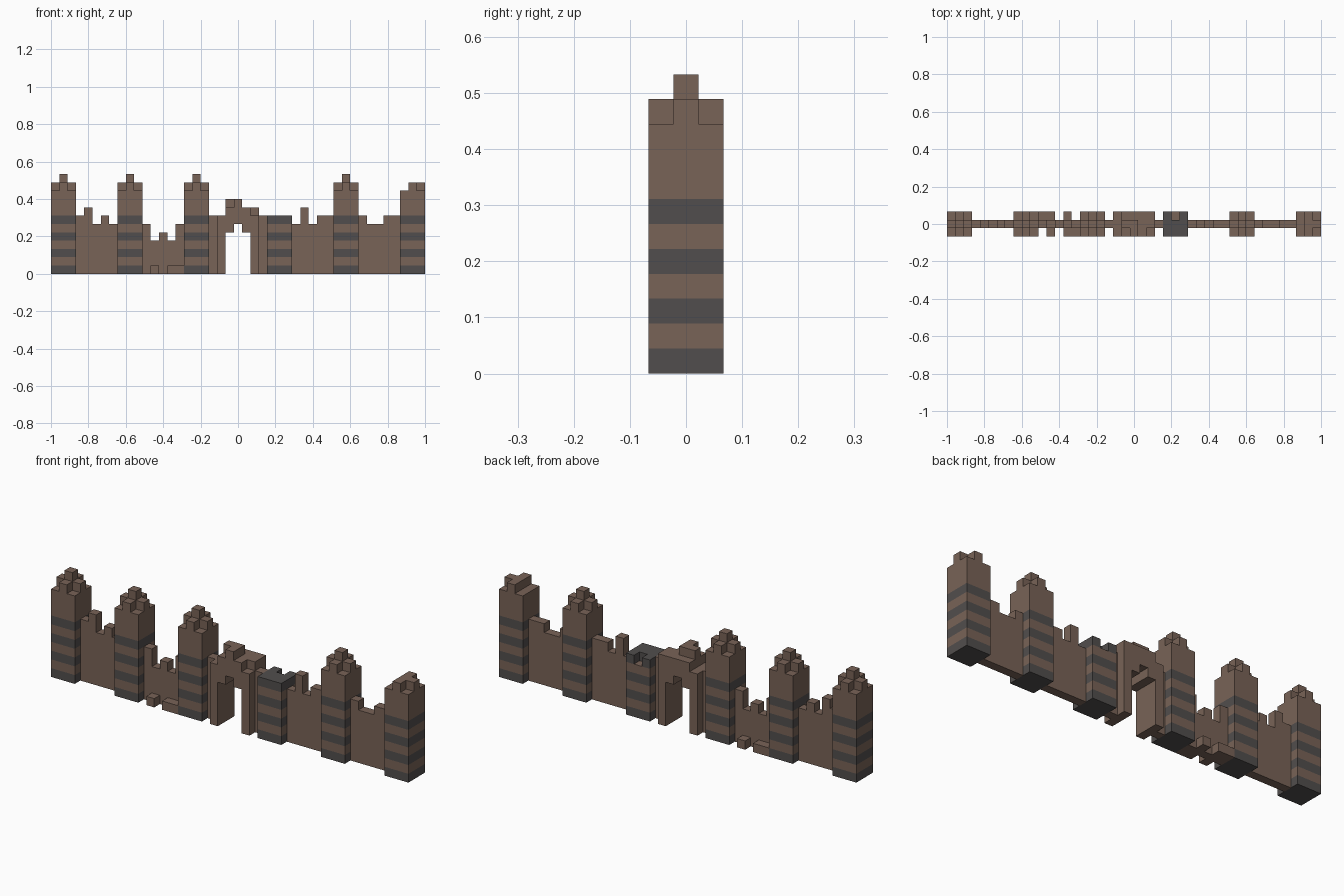
import bpy, bmesh
from mathutils import Vector

if "Cube" in bpy.data.objects:
    bpy.data.objects.remove(bpy.data.objects["Cube"])

U = 2 / 45  # size of one block


def material(name, rgb):
    m = bpy.data.materials.new(name)
    m.use_nodes = True
    m.diffuse_color = (*rgb, 1)
    m.node_tree.nodes["Principled BSDF"].inputs["Base Color"].default_value = (*rgb, 1)
    return m


brown = material("brown_stone", (0.19, 0.125, 0.095))
dark = material("dark_stone", (0.083, 0.076, 0.074))
parts = {}


def column(part, x, y, top, bottom=0):
    """Stack blocks at grid cell x (0-44), y (0 front - 2 back)."""
    cells = parts.setdefault(part, set())
    cells.update((x, y, z) for z in range(bottom, top))


def tower(part, x0, heights):
    """Three by three tower; heights run front row to back row."""
    for y, row in enumerate(heights):
        for i, h in enumerate(row):
            column(part, x0 + i, y, h)


# Towers: stepped crowns, two of them damaged
crown = ((10, 11, 10), (11, 12, 11), (10, 11, 10))
broken_crown = ((10, 11, 10), (10, 11, 11), (10, 11, 10))
stump = ((7, 7, 7), (7, 7, 7), (7, 6, 7))
for name, x0, shape in (("outer_right", 0, crown), ("middle_right", 8, crown),
                        ("inner_right", 16, crown), ("ruined_inner_left", 26, stump),
                        ("middle_left", 34, crown), ("outer_left", 42, broken_crown)):
    tower(name + "_tower", x0, shape)

# Thin walls with crumbling tops
for name, x0, tops in (("outer_right_wall", 3, (7, 8, 6, 7, 6)),
                       ("inner_right_wall", 11, (6, 4, 5, 4, 6)),
                       ("gate_right_wall", 19, (7,)),
                       ("gate_left_wall", 25, (7,)),
                       ("inner_left_wall", 29, (6, 8, 6, 7, 7)),
                       ("outer_left_wall", 37, (7, 6, 6, 7, 7))):
    for i, h in enumerate(tops):
        column(name, x0 + i, 1, h)

# Gate: posts and a broken arch, one row of tops per depth layer
arch_bottoms = (0, 5, 6, 5, 0)
for y, tops in enumerate(((7, 8, 9, 8, 7), (7, 9, 9, 8, 8), (7, 8, 8, 8, 8))):
    for i, h in enumerate(tops):
        column("gate_arch", 20 + i, y, h, arch_bottoms[i])

# Fallen blocks beside the low wall
for x, y in ((12, 0), (14, 0), (15, 0), (11, 2), (12, 2), (14, 2)):
    column("rubble", x, y, 1)

solid = set().union(*parts.values())


def build(name, cells):
    """Make an object from the exposed sides of its blocks."""
    bm = bmesh.new()
    striped = name.endswith("tower")
    for c in sorted(cells):
        centre = Vector(((c[0] - 22) * U, (c[1] - 1) * U, (c[2] + 0.5) * U))
        for axis in range(3):
            for sign in (-1, 1):
                n = Vector((0, 0, 0))
                n[axis] = sign
                if tuple(int(a + b) for a, b in zip(c, n)) in solid:
                    continue
                a = Vector((0, 0, 0))
                a[(axis + 1) % 3] = 1
                b = n.cross(a)
                corners = (n - a - b, n + a - b, n + a + b, n - a + b)
                f = bm.faces.new([bm.verts.new(centre + p * U / 2) for p in corners])
                # Dark bands on every other layer of the lower shaft
                f.material_index = int(striped and c[2] < 8 and c[2] % 2 == 0)
    bmesh.ops.remove_doubles(bm, verts=bm.verts, dist=U / 100)
    mesh = bpy.data.meshes.new(name)
    bm.to_mesh(mesh)
    bm.free()
    mesh.materials.append(brown)
    if striped:
        mesh.materials.append(dark)
    bpy.context.collection.objects.link(bpy.data.objects.new(name, mesh))


for part_name, part_cells in parts.items():
    build(part_name, part_cells)
